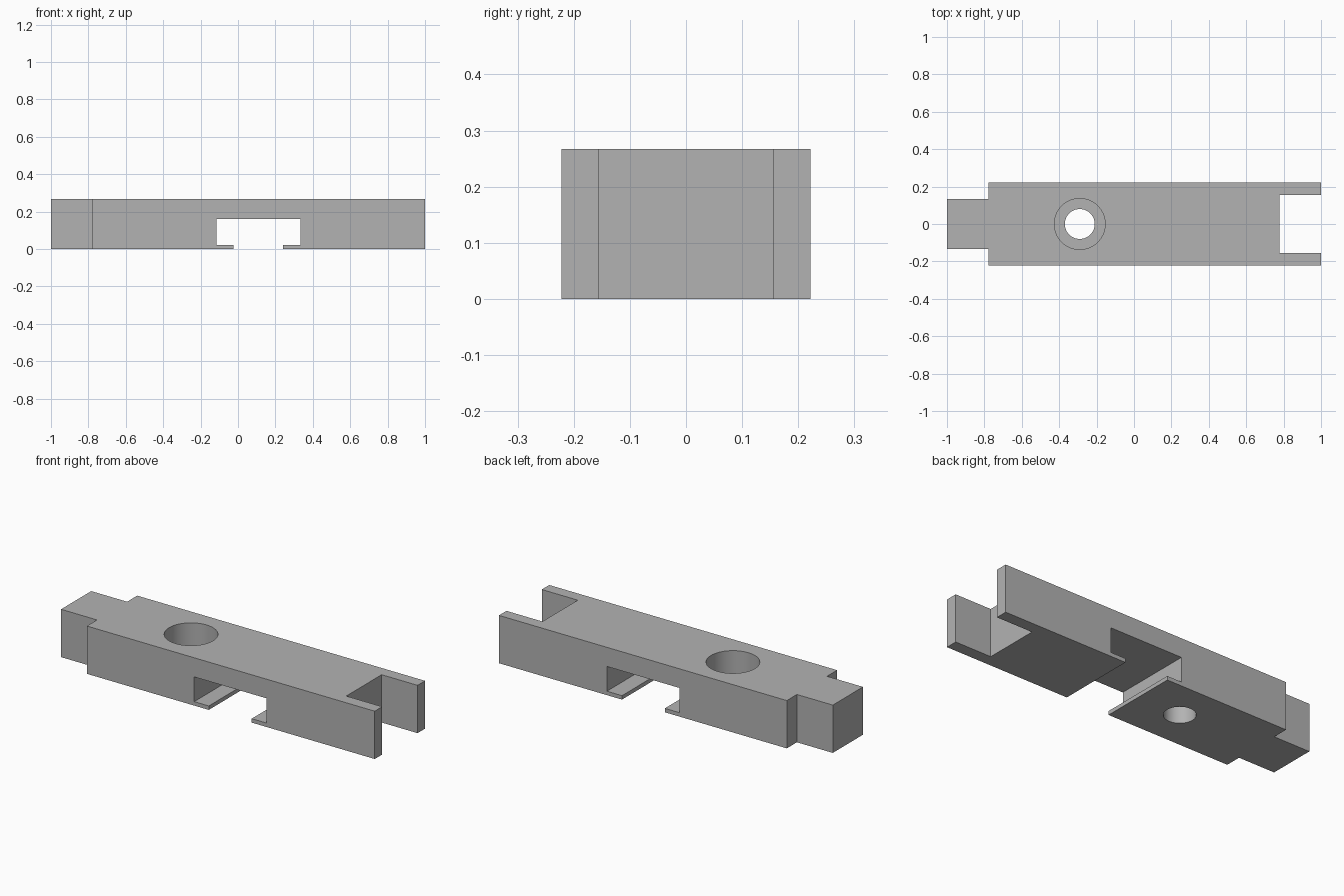
import bpy
import math

cube = bpy.data.objects.get("Cube")
if cube:
    bpy.data.objects.remove(cube, do_unlink=True)

H = 0.267          # bar height
HALF_W = 0.222     # bar half width
SHOULDER = 0.778   # where the tongue and the fork slot begin
HOLE_X = -0.29

grey = bpy.data.materials.new("plain grey")
grey.use_nodes = True
colour = (0.45, 0.45, 0.45, 1)
grey.diffuse_color = colour
grey.node_tree.nodes["Principled BSDF"].inputs["Base Color"].default_value = colour


def extrude(name, points, place, offset):
    """Prism from a 2D outline; place maps (u, v, w) to 3D, w runs over offset."""
    n = len(points)
    verts = [place(u, v, w) for w in offset for u, v in points]
    faces = [list(range(n))[::-1], list(range(n, 2 * n))]
    faces += [[i, (i + 1) % n, n + (i + 1) % n, n + i] for i in range(n)]
    mesh = bpy.data.meshes.new(name)
    mesh.from_pydata(verts, [], faces)
    mesh.materials.append(grey)
    obj = bpy.data.objects.new(name, mesh)
    bpy.context.collection.objects.link(obj)
    return obj


def cylinder(name, radius, z0, z1):
    bpy.ops.mesh.primitive_cylinder_add(vertices=64, radius=radius, depth=z1 - z0,
                                        location=(HOLE_X, 0, (z0 + z1) / 2))
    obj = bpy.context.object
    obj.name = name
    obj.data.materials.append(grey)
    return obj


# Bar outline in plan: tongue at one end, open fork at the other
side = [(-1, -0.133), (-SHOULDER, -0.133), (-SHOULDER, -HALF_W),
        (1, -HALF_W), (1, -0.156), (SHOULDER, -0.156)]
plan = side + [(x, -y) for x, y in reversed(side)]
bar = extrude("joint_bar", plan, lambda u, v, w: (u, v, w), (0, H))

# Undercut channel across the bottom, with thin lips at its mouth
channel = [(-0.025, -0.1), (0.24, -0.1), (0.24, 0.022), (0.333, 0.022),
           (0.333, 0.16), (-0.115, 0.16), (-0.115, 0.022), (-0.025, 0.022)]
cutters = [
    extrude("channel_cutter", channel, lambda u, v, w: (u, -w, v), (-0.4, 0.4)),
    # Counterbored bolt hole
    cylinder("bolt_hole_cutter", 0.08, -0.1, H + 0.1),
    cylinder("counterbore_cutter", 0.136, 0.133, H + 0.1),
]

# Cut each opening into the bar
bpy.ops.object.select_all(action="DESELECT")
bpy.context.view_layer.objects.active = bar
bar.select_set(True)
for cutter in cutters:
    mod = bar.modifiers.new(cutter.name, "BOOLEAN")
    mod.operation = "DIFFERENCE"
    mod.solver = "EXACT"
    mod.object = cutter
    bpy.ops.object.modifier_apply(modifier=mod.name)
    bpy.data.objects.remove(cutter, do_unlink=True)

bpy.ops.object.shade_smooth_by_angle(angle=math.radians(30))
